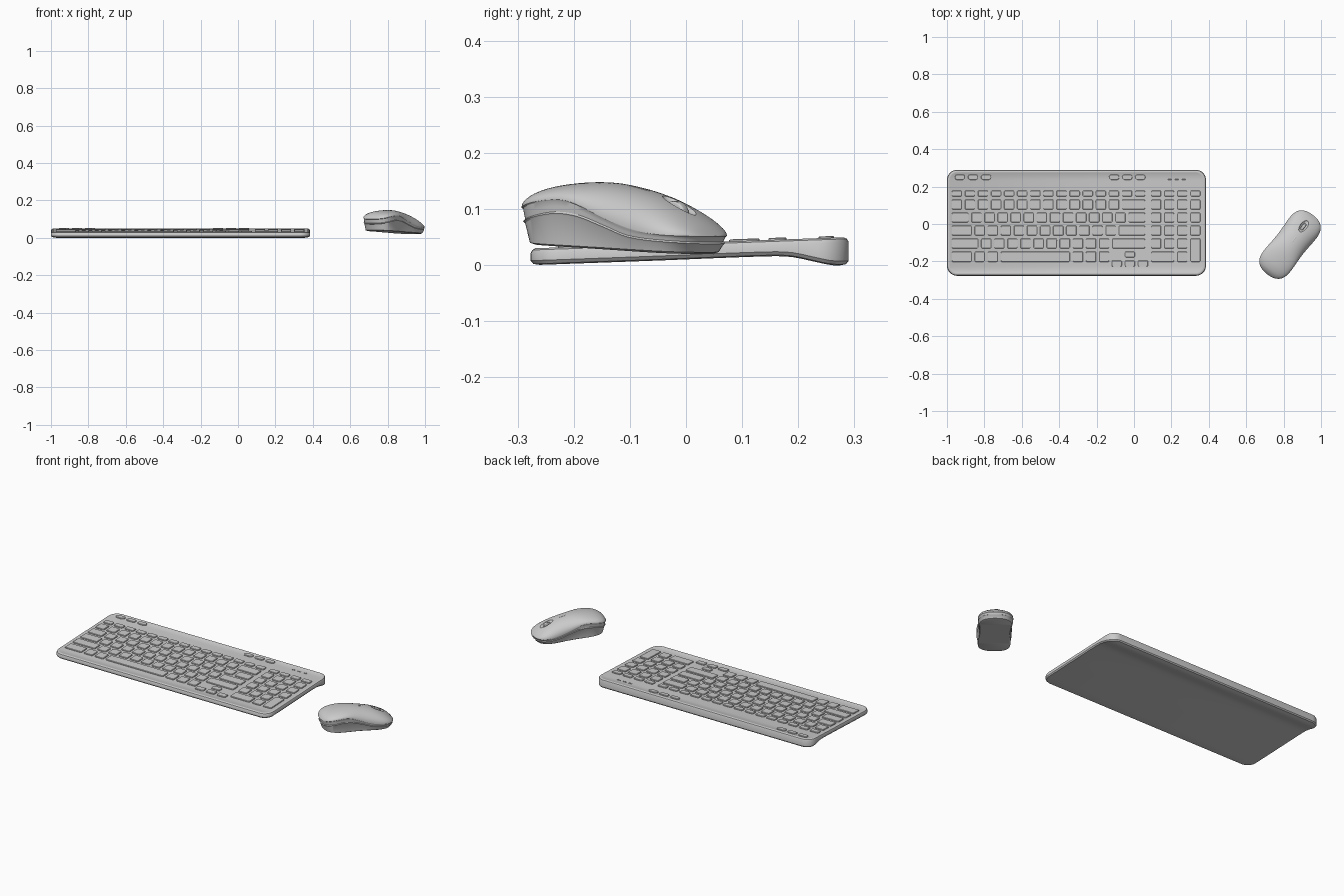
import bpy, bmesh, math
from mathutils import Matrix

if "Cube" in bpy.data.objects:
    bpy.data.objects.remove(bpy.data.objects["Cube"])


def curve(pts, x):
    """Smooth curve through a few (x, value) points."""
    x = min(max(x, pts[0][0]), pts[-1][0])
    n = len(pts)

    def slope(k):
        a, b = pts[max(k - 1, 0)], pts[min(k + 1, n - 1)]
        return (b[1] - a[1]) / (b[0] - a[0])
    for k in range(n - 1):
        (x0, y0), (x1, y1) = pts[k], pts[k + 1]
        if x <= x1:
            h = x1 - x0
            u = (x - x0) / h
            return ((2*u**3 - 3*u*u + 1) * y0 + (u**3 - 2*u*u + u) * h * slope(k)
                    + (3*u*u - 2*u**3) * y1 + (u**3 - u*u) * h * slope(k + 1))


def loft(bm, rings, cap=True):
    """Skin rings; caps are strips joining mirrored points."""
    vs = [[bm.verts.new(p) for p in r] for r in rings]
    n = len(vs[0])
    for a, b in zip(vs, vs[1:]):
        for i in range(n):
            j = (i + 1) % n
            bm.faces.new((a[i], a[j], b[j], b[i]))
    if cap:
        for r in (vs[0], vs[-1]):
            for i in range(n // 2 - 1):
                bm.faces.new((r[i], r[i + 1], r[n - 2 - i], r[n - 1 - i]))


def rounded(x0, x1, y0, y1, r, d, seg, zf, stations=0):
    """Rounded rectangle ring inset by d, height zf(y)."""
    cx, hw = (x0 + x1) / 2, (x1 - x0) / 2 - d
    y0, y1, r = y0 + d, y1 - d, max(r - d, 0.001)
    half = []
    for k in range(seg + 1):
        a = -math.pi / 2 + math.pi / 2 * k / seg
        half.append((hw - r + r * math.cos(a), y0 + r + r * math.sin(a)))
    for k in range(1, stations):
        half.append((hw, y0 + r + (y1 - y0 - 2 * r) * k / stations))
    for k in range(seg + 1):
        a = math.pi / 2 * k / seg
        half.append((hw - r + r * math.cos(a), y1 - r + r * math.sin(a)))
    pts = half + [(-x, y) for x, y in reversed(half)]
    return [(cx + x, y, zf(y)) for x, y in pts]


def finish(name, bm, matrix=None, angle=30):
    bmesh.ops.remove_doubles(bm, verts=bm.verts, dist=1e-5)
    bmesh.ops.recalc_face_normals(bm, faces=bm.faces)
    me = bpy.data.meshes.new(name)
    bm.to_mesh(me)
    bm.free()
    ob = bpy.data.objects.new(name, me)
    bpy.context.collection.objects.link(ob)
    if matrix:
        ob.matrix_world = matrix
    smooth(ob, angle)
    return ob


def smooth(ob, angle=30):
    bpy.ops.object.select_all(action='DESELECT')
    ob.select_set(True)
    bpy.context.view_layer.objects.active = ob
    bpy.ops.object.shade_smooth_by_angle(angle=math.radians(angle))


# Keyboard body: flat sloping top, underside arched down to a rear foot
UNDER = [(-.28, 0), (-.06, .008), (.15, .016), (.19, .0145), (.235, .005), (.262, 0), (.29, 0)]
top = lambda y: .030 + (y + .277) * .0355
under = lambda y: curve(UNDER, y)
bm = bmesh.new()
rings = []
for d, f, off in [(.016, under, 0), (.005, under, .002), (0, under, .008), (0, top, -.009),
                  (.003, top, -.003), (.009, top, 0), (.015, top, 0), (.019, top, -.002)]:
    rings.append(rounded(-1, .385, -.277, .29, .055, d, 8, lambda y: f(y) + off, 30))
loft(bm, rings)
finish("keyboard_body", bm)


# Keys, laid out on a 0.07 unit pitch
def key(bm, x0, x1, y0, y1, r=.008, h=.0035):
    loft(bm, [rounded(x0, x1, y0, y1, r, d, 4, lambda y: top(y) + z)
              for d, z in [(0, -.005), (0, h - .0015), (.002, h)]])


U, X0, GAP = .0699, -.974, .015
R = [(.147, .179), (.077, .131), (.008, .061), (-.062, -.008), (-.131, -.077), (-.203, -.147)]


def row(bm, x, ys, widths):
    for w in widths:
        key(bm, x, x + w * U - GAP, *ys)
        x += w * U


bm = bmesh.new()
for ys, widths in zip(R, [[1] * 15,
                          [1] * 13 + [2],
                          [1.5] + [1] * 12 + [1.5],
                          [1.75] + [1] * 11 + [2.25],
                          [2.25] + [1] * 10 + [2.75],
                          [1.75, 1, 1, 5.5, 1, 1, 1]]):
    row(bm, X0, ys, widths)
finish("main_keys", bm)

bm = bmesh.new()
PX = .090
for ys in R[:4]:
    row(bm, PX, ys, [1] * 4)
row(bm, PX, R[4], [1] * 3)
row(bm, PX, R[5], [2, 1])
key(bm, PX + 3 * U, PX + 4 * U - GAP, R[5][0], R[4][1])
finish("number_pad_keys", bm)

bm = bmesh.new()
row(bm, -.120, (-.228, -.195), [1] * 3)
row(bm, -.120 + U, (-.179, -.147), [1])
finish("arrow_keys", bm)

bm = bmesh.new()
for start in (-.958, -.134):
    for k in range(3):
        x = start + k * U
        key(bm, x, x + .055, .236, .264, .013, .003)
finish("media_buttons", bm)

bm = bmesh.new()
for k in range(3):
    x = .179 + k * .037
    key(bm, x, x + .022, .235, .241, .002, .001)
finish("status_lights", bm)

# Mouse: cross-sections lofted along its length, with a wavy side band
PLACE = Matrix.Translation((.834, -.11, 0)) @ Matrix.Rotation(math.radians(-38), 4, 'Z')
RIDGE = [(-.2, .1), (-.19, .115), (-.17, .13), (-.13, .142), (-.06, .148), (0, .144),
         (.08, .126), (.14, .1), (.18, .073), (.2, .052)]
UPPER = [(-.2, .1), (-.14, .113), (-.08, .118), (-.045, .111), (.02, .085), (.08, .066),
         (.14, .056), (.2, .052)]
LOWER = [(-.2, .075), (-.1, .092), (-.045, .088), (.02, .068), (.08, .05), (.2, .038)]
bm = bmesh.new()
rings = []
N = 48
for i in range(N + 1):
    a = math.pi * i / N
    t = -.2 * math.cos(a)
    w = (.086 + .019 * (t / .106) ** 2) * max(math.sin(a), 0) ** .9
    base, lo, up = .029 - .045 * t, curve(LOWER, t), curve(UPPER, t)
    peak = max(curve(RIDGE, t), up)
    half = [(.87, base), (.92, base + .003), (.965, lo - .003), (.985, lo),
            (.965, lo + .003), (.975, (lo + up) / 2), (.985, up - .003), (1.0, up - .001)]
    pts = [(w * k, t * k, z) for k, z in half]
    for j in range(12):
        b = math.pi / 2 * j / 12
        pts.append((w * math.cos(b), t, up + (peak - up) * math.sin(b)))
    rings.append(pts + [(0, t, peak)] + [(-x, y, z) for x, y, z in reversed(pts)])
loft(bm, rings, cap=False)
mouse = finish("mouse_body", bm, PLACE)

# Oval well for the scroll wheel
WT = .123
tilt = Matrix.Rotation(-.45, 4, 'X')
surface = curve(RIDGE, WT)
bm = bmesh.new()
bmesh.ops.create_uvsphere(bm, u_segments=32, v_segments=16, radius=1)
well = finish("wheel_well_cutter", bm, PLACE @ Matrix.Translation((-.003, WT, surface))
              @ tilt @ Matrix.Diagonal((.019, .04, .011, 1)))
well.hide_render = True
cut = mouse.modifiers.new("well", 'BOOLEAN')
cut.operation, cut.solver, cut.object = 'DIFFERENCE', 'EXACT', well
bpy.context.view_layer.update()
bpy.context.view_layer.objects.active = mouse
bpy.ops.object.modifier_apply(modifier="well")
bpy.data.objects.remove(well)
smooth(mouse)

# Scroll wheel
bm = bmesh.new()
bmesh.ops.create_cone(bm, cap_ends=True, segments=40, radius1=.025, radius2=.025, depth=.018)
rim = [e for e in bm.edges if abs(e.verts[0].co.z - e.verts[1].co.z) < 1e-6]
bmesh.ops.bevel(bm, geom=rim, offset=.004, segments=3, affect='EDGES', profile=.5)
finish("scroll_wheel", bm, PLACE @ Matrix.Translation((-.003, WT - .009, surface - .019))
       @ Matrix.Rotation(math.pi / 2, 4, 'Y'))

# Slim indicator behind the wheel
bm = bmesh.new()
mid = .034
loft(bm, [rounded(-.003, .003, mid - .022, mid + .022, .003, d, 4,
                  lambda y: curve(RIDGE, y) + z, 6) for d, z in [(0, -.004), (0, .0005), (.001, .001)]])
finish("mouse_indicator", bm, PLACE)
